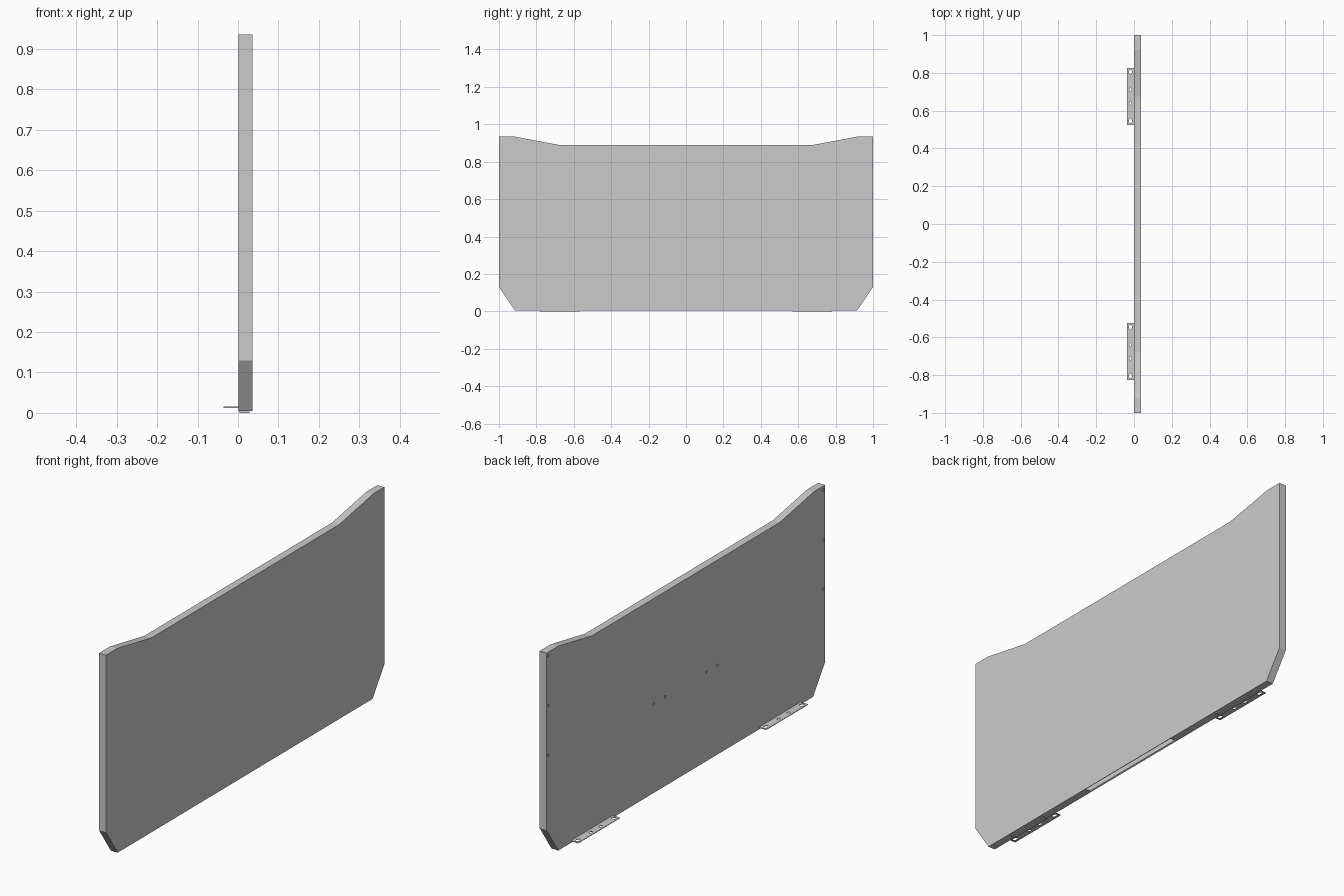
import bpy, bmesh
from mathutils import Matrix, Vector

if "Cube" in bpy.data.objects:
    bpy.data.objects.remove(bpy.data.objects["Cube"])

X0, X1 = 0.001, 0.036      # panel back and front planes
SHEET = 0.003


def make_object(name, bm):
    bmesh.ops.recalc_face_normals(bm, faces=bm.faces)
    me = bpy.data.meshes.new(name)
    bm.to_mesh(me)
    bm.free()
    ob = bpy.data.objects.new(name, me)
    bpy.context.collection.objects.link(ob)
    return ob


def box(name, lo, hi):
    bm = bmesh.new()
    lo, hi = Vector(lo), Vector(hi)
    size = hi - lo
    bmesh.ops.create_cube(bm, size=1, matrix=Matrix.Translation((lo + hi) / 2)
                          @ Matrix.Diagonal((*size, 1)))
    return make_object(name, bm)


def apply_mod(ob, mod):
    bpy.context.view_layer.objects.active = ob
    bpy.ops.object.modifier_apply(modifier=mod.name)


def drill(ob, holes, axis):
    """Cut holes (centre, radius_x, radius_y) along the given axis."""
    turn = Matrix.Rotation(1.5707963, 4, 'Y') if axis == 'X' else Matrix()
    bm = bmesh.new()
    for centre, rx, ry in holes:
        bmesh.ops.create_cone(bm, cap_ends=True, segments=16, radius1=1, radius2=1, depth=1,
                              matrix=Matrix.Translation(centre) @ turn
                              @ Matrix.Diagonal((rx, ry, 0.014, 1)))
    cutter = make_object("hole_cutter", bm)
    cutter.hide_render = True
    mod = ob.modifiers.new("holes", 'BOOLEAN')
    mod.operation, mod.solver, mod.object = 'DIFFERENCE', 'EXACT', cutter
    apply_mod(ob, mod)
    bpy.data.objects.remove(cutter)


# Folded sheet panel: half outline mirrored, bottom left open in the middle
half = [(0.28, 0.005), (0.915, 0.005), (1, 0.13), (1, 0.935), (0.92, 0.935), (0.675, 0.889)]
outline = half + [(-y, z) for y, z in reversed(half)]
bm = bmesh.new()
face = bm.faces.new([bm.verts.new((X0, y, z)) for y, z in outline])
ext = bmesh.ops.extrude_face_region(bm, geom=[face], use_keep_orig=True)
bmesh.ops.translate(bm, vec=(X1 - X0, 0, 0),
                    verts=[g for g in ext["geom"] if isinstance(g, bmesh.types.BMVert)])
bm.normal_update()
gap = [f for f in bm.faces if len(f.verts) == 4
       and f.calc_center_median().z < 0.01 and abs(f.calc_center_median().y) < 0.01]
bmesh.ops.delete(bm, geom=gap, context='FACES_ONLY')
panel = make_object("panel", bm)
# Make sure the normals point outwards before thickening inwards
front = max(panel.data.polygons, key=lambda p: p.center.x)
if front.normal.x < 0:
    panel.data.flip_normals()
mod = panel.modifiers.new("sheet", 'SOLIDIFY')
mod.thickness, mod.offset, mod.use_even_offset = SHEET, -1, True
apply_mod(panel, mod)

# Fixing holes in the back sheet: edge rows and the centre pairs
holes = [(s * 0.988, z) for s in (-1, 1) for z in (0.917, 0.69, 0.466)]
holes += [(s * y, 0.41) for s in (-1, 1) for y in (0.148, 0.23)]
drill(panel, [((X0, y, z), 0.006, 0.006) for y, z in holes], 'X')

for side, s in (("left", -1), ("right", 1)):
    # Slotted mounting tabs behind the panel
    ys = sorted((s * 0.525, s * 0.825))
    tab = box(side + "_mounting_tab", (-0.036, ys[0], 0.0125), (X0 + 0.001, ys[1], 0.0155))
    drill(tab, [((-0.019, s * y, 0.014), rx, ry) for y, rx, ry in
                ((0.545, 0.008, 0.013), (0.64, 0.006, 0.010),
                 (0.71, 0.006, 0.010), (0.805, 0.008, 0.013))], 'Z')
    # Thin foot plates under the bottom flanges
    ys = sorted((s * 0.57, s * 0.78))
    box(side + "_foot_plate", (0.004, ys[0], 0), (0.029, ys[1], 0.006))
